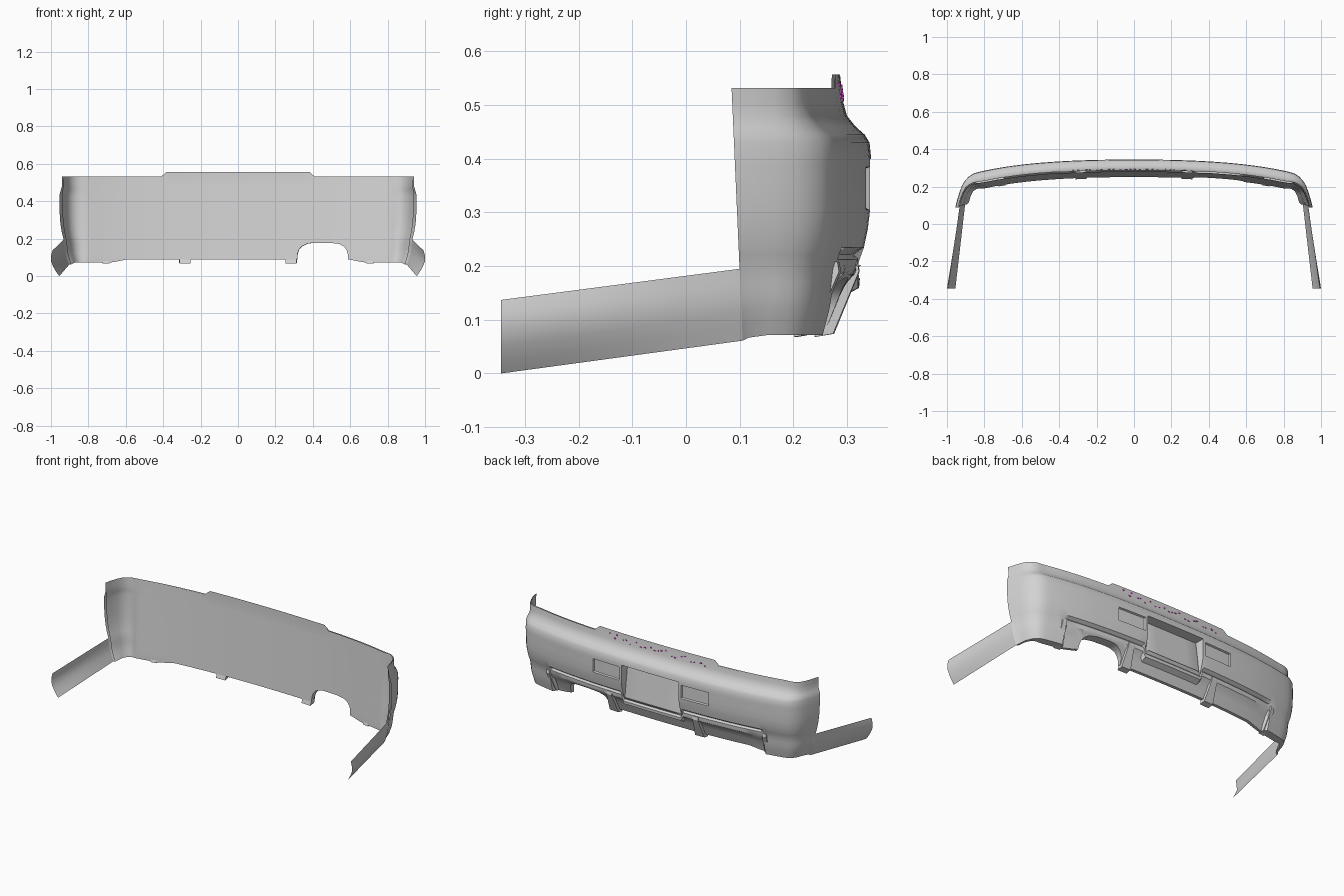
import bpy, bmesh, math, random
from mathutils import Vector

if "Cube" in bpy.data.objects:
    bpy.data.objects.remove(bpy.data.objects["Cube"])


def material(name, rgb):
    m = bpy.data.materials.new(name)
    m.use_nodes = True
    m.diffuse_color = (*rgb, 1)
    m.node_tree.nodes["Principled BSDF"].inputs["Base Color"].default_value = (*rgb, 1)
    return m


grey = material("primer_grey", (0.65, 0.65, 0.65))
magenta = material("magenta", (0.6, 0.05, 0.55))


def finish(bm, name, angle=32, mat=grey):
    mesh = bpy.data.meshes.new(name)
    bm.to_mesh(mesh)
    bm.free()
    mesh.materials.append(mat)
    ob = bpy.data.objects.new(name, mesh)
    bpy.context.scene.collection.objects.link(ob)
    bpy.ops.object.select_all(action='DESELECT')
    ob.select_set(True)
    bpy.context.view_layer.objects.active = ob
    bpy.ops.object.shade_smooth_by_angle(angle=math.radians(angle))


def loft(columns):
    bm = bmesh.new()
    grid = [[bm.verts.new(p) for p in col] for col in columns]
    for a, b in zip(grid, grid[1:]):
        for j in range(len(a) - 1):
            bm.faces.new((a[j], a[j + 1], b[j + 1], b[j]))
    bm.normal_update()
    return bm


def lerp_table(table, z):
    if z >= table[0][0]:
        return table[0][1]
    for (z0, d0), (z1, d1) in zip(table, table[1:]):
        if z >= z1:
            return d0 + (d1 - d0) * (z0 - z) / (z0 - z1)
    return table[-1][1]


# Plan outline of the widest line, half side
def plan_y(x):
    return 0.345 - 0.055 * x ** 2 - 0.06 * x ** 4


half_x = [0, .1, .19, .205, .25, .3, .32, .323, .33, .345, .37, .385, .415, .5, .55, .575,
          .59, .597, .6, .65, .7, .715, .76, .8, .83]
corner = [(.86, .269), (.885, .252), (.905, .23), (.92, .205), (.933, .17), (.945, .13), (.955, .09)]
half = [(x, plan_y(x)) for x in half_x] + corner
plan = [Vector(p) for p in half[::-1]] + [Vector((-x, y)) for x, y in half[1:]]

# Inward offset by height: tail, flank, lower panel with lip, and smooth inner face
TAIL = [(.555, .058), (.505, .052), (.48, .045), (.46, .029), (.445, .012), (.43, .003), (.4, 0),
        (.305, 0), (.27, .004), (.235, .011), (.2, .024), (.13, .032), (.06, .05)]
FLANK = [(.53, .007), (.475, .008), (.445, .001), (.4, 0), (.32, .002), (.25, .01), (.19, .025),
         (.13, .03), (.06, .055)]
PANEL = [(.222, .03), (.212, .021), (.188, .023), (.163, .045), (.09, .075), (.06, .08)]
INNER = [(.555, .064), (.53, .062), (.09, .094)]
ROWS = [.505, .48, .46, .445, .43, .4, .385, .35, .305, .27, .235, .222]
LOW = 6


def bottom_z(x, y):
    s = (x - .46) / .14
    if abs(s) < 1:                                   # exhaust arch on one side
        return .09 + .088 * (1 - abs(s) ** 4) ** .4
    if abs(x) > .69:
        return .072 - max(0, .17 - y) * .135
    return .09 if abs(x) < .62 else .08


def column(i):
    p = plan[i]
    t = plan[min(i + 1, len(plan) - 1)] - plan[max(i - 1, 0)]
    n = Vector((t.y, -t.x)).normalized()             # outward in plan
    w = max(0, n.y) ** 1.3
    recessed = abs(p.x) < .705
    drop = .035 if abs(p.x) < .2 else 0              # plate frame hangs lower
    top = .557 if abs(p.x) < .4 else .532
    start = .212 - drop if recessed else .195
    low = bottom_z(p.x, p.y)
    zs = [top] + [z - drop * (z < .24) for z in ROWS]
    zs += [start + (low - start) * k / (LOW - 1) for k in range(LOW)]

    def point(d, z):
        q = p - n * d
        y = .085 + .015 * (.53 - z) / .34 if p.y < .1 else q.y
        return Vector((q.x, y, z))

    outer, inner = [], []
    for z in zs:
        side = lerp_table(FLANK, z)
        if recessed and z < .2225 - drop:
            d = lerp_table(PANEL, z + drop * (z > .15))
        else:
            d = w * lerp_table(TAIL, z) + (1 - w) * side
        back = w * lerp_table(INNER, z) + (1 - w) * (side + .004)
        outer.append(point(d, z))
        inner.append(point(max(back, d + .004), z))
    return outer, inner


columns = [column(i) for i in range(len(plan))]

# Main shell: outer skin, bottom edge and inner skin in one loft
bm = loft([outer + inner[::-1] for outer, inner in columns])


def region(x0, x1, z0, z1):
    def inside(f):
        c = f.calc_center_median()
        return x0 < c.x < x1 and z0 < c.z < z1 and f.normal.y > .3
    return [f for f in bm.faces if inside(f)]


def sink(faces, rim, move):
    bmesh.ops.inset_region(bm, faces=faces, thickness=rim, use_even_offset=True)
    for v in {v for f in faces for v in f.verts}:
        move(v)


def push_in(v):
    v.co.y -= .009


def tilt_plate(v):
    v.co.y = .316 - .14 * (v.co.z - .2)


def raise_plate(v):
    v.co.y += .004


# Side pockets and the deep plate recess
for side in (-1, 1):
    lo, hi = sorted((side * .205, side * .385))
    sink(region(lo, hi, .305, .385), .004, push_in)
plate = region(-.19, .19, .19, .4)
sink(plate, .005, tilt_plate)
sink(plate, .012, raise_plate)
finish(bm, "bumper_shell")

# Side skirts running forward from the lower corners
SKIRT = [(.992, .137), (.999, .11), (1, .08), (.988, .05), (.972, .022), (.955, 0)]
for side, name in ((1, "left_skirt"), (-1, "right_skirt")):
    rear = columns[0 if side > 0 else -1][0][-LOW:]
    front = [Vector((side * x, -.345, z)) for x, z in SKIRT]
    stations = [[a.lerp(b, t) for a, b in zip(rear, front)] for t in (1, .75, .5, .25, 0)]
    finish(loft(stations[::side]), name)

# Diffuser fins: tapered prisms following the tail curve
FIN = [(.275, .212), (.32, .208), (.323, .19), (.275, .074), (.24, .068), (.25, .1)]


def fin(name, x, wide, shift):
    bm = bmesh.new()
    turn = math.atan(-.11 * x - .24 * x ** 3)
    sides = []
    for s in (-1, 1):
        ring = []
        for y, z in FIN:
            w = s * wide * (1.25 if y < .28 else .75)
            ring.append(bm.verts.new((x + w - math.sin(turn) * (y - .28),
                                      y + shift + math.tan(turn) * w, z)))
        sides.append(ring)
    a, b = sides
    bm.faces.new(a)
    bm.faces.new(b[::-1])
    for i in range(len(FIN)):
        j = (i + 1) % len(FIN)
        bm.faces.new((a[j], a[i], b[i], b[j]))
    bmesh.ops.recalc_face_normals(bm, faces=bm.faces)
    finish(bm, name, 20)


for side, label in ((1, "left"), (-1, "right")):
    fin(label + "_inner_fin", side * .285, .024, 0)
    fin(label + "_outer_fin", side * .712, .015, -.036)

# Small coloured flecks scattered along the raised top tab
random.seed(4)
bm = bmesh.new()
for k in range(22):
    x = -.32 + .03 * k + random.uniform(-.01, .01)
    z = random.uniform(.507, .54)
    cube = bmesh.ops.create_cube(bm, size=1)["verts"]
    size = Vector((random.uniform(.006, .014), .005, random.uniform(.004, .008)))
    for v in cube:
        v.co = v.co * size + Vector((x, plan_y(x) - lerp_table(TAIL, z), z))
finish(bm, "tab_flecks", 30, magenta)
